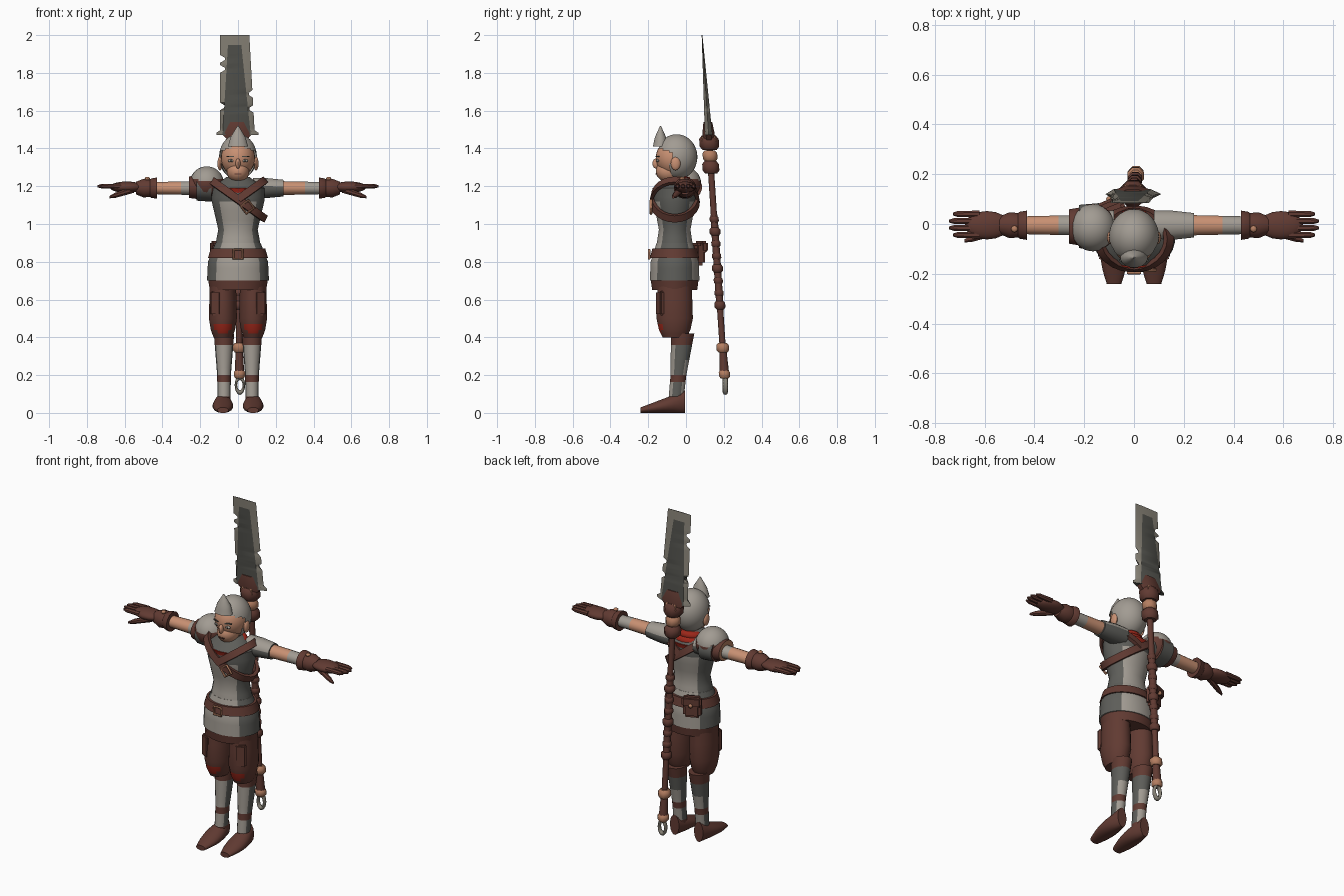
import bpy, bmesh
from math import sin, cos, pi, radians
from mathutils import Vector, Matrix, Euler

cube = bpy.data.objects.get("Cube")
if cube:
    bpy.data.objects.remove(cube, do_unlink=True)


def material(name, *rgb):
    mat = bpy.data.materials.new(name)
    mat.use_nodes = True
    mat.diffuse_color = (*rgb, 1)
    shader = next(node for node in mat.node_tree.nodes if node.type == 'BSDF_PRINCIPLED')
    shader.inputs["Base Color"].default_value = (*rgb, 1)
    return mat


LIGHT = material("light grey cloth", .36, .33, .29)
DARK = material("dark grey cloth", .11, .11, .1)
LEATHER = material("brown leather", .12, .043, .032)
SKIN = material("skin", .58, .28, .17)
RED = material("red scarf", .33, .02, .01)
COPPER = material("copper", .46, .21, .12)
STEEL = material("worn steel", .24, .22, .18)
IRON = material("dark iron", .08, .08, .07)


def finish(name, bm, mats, rule=None):
    """Turn a bmesh into a named object; rule(centre, normal) picks the material slot."""
    bmesh.ops.recalc_face_normals(bm, faces=bm.faces)
    if rule:
        for face in bm.faces:
            face.material_index = int(rule(face.calc_center_median(), face.normal))
    mesh = bpy.data.meshes.new(name)
    bm.to_mesh(mesh)
    bm.free()
    for mat in mats if isinstance(mats, list) else [mats]:
        mesh.materials.append(mat)
    mesh.shade_smooth()
    mesh.set_sharp_from_angle(angle=radians(40))
    bpy.context.collection.objects.link(bpy.data.objects.new(name, mesh))


def bridge(bm, rows, closed=False):
    """Join rings of points with quads, capping the ends of an open run."""
    rows = [[bm.verts.new(point) for point in row] for row in rows]
    for first, second in zip(rows, rows[1:] + rows[:1] if closed else rows[1:]):
        for k in range(len(first)):
            bm.faces.new((first[k - 1], first[k], second[k], second[k - 1]))
    if not closed:
        bm.faces.new(rows[0])
        bm.faces.new(rows[-1])


def loft(name, mats, stations, axis='z', centre=(0, 0), drift=(0, 0), flat=1, rule=None, n=16, side=1, steps=1):
    """Stations are (position on the axis, radius, optional second radius)."""
    stations = [Vector((s[0], s[1], s[2] if len(s) > 2 else s[1] * flat)) for s in stations]
    dense = [a.lerp(b, i / steps) for a, b in zip(stations, stations[1:]) for i in range(steps)]
    rows = []
    for t, wide, deep in dense + stations[-1:]:
        row = []
        for k in range(n):
            angle = 2 * pi * (k + .5) / n
            u = centre[0] + drift[0] * t + wide * cos(angle)
            v = centre[1] + drift[1] * t + deep * sin(angle)
            x, y, z = {'x': (t, u, v), 'y': (u, t, v), 'z': (u, v, t)}[axis]
            row.append((x * side, y, z))
        rows.append(row)
    bm = bmesh.new()
    bridge(bm, rows)
    finish(name, bm, mats, rule)


def ball(name, mats, loc, radii, rule=None, n=16, cut=None):
    bm = bmesh.new()
    place = Matrix.LocRotScale(Vector(loc), None, Vector(radii))
    bmesh.ops.create_uvsphere(bm, u_segments=n, v_segments=n, radius=1, matrix=place)
    if cut:
        gone = [face for face in bm.faces if cut(face.calc_center_median())]
        bmesh.ops.delete(bm, geom=gone, context='FACES')
    finish(name, bm, mats, rule)


def box(name, mat, loc, size, turn=0):
    bm = bmesh.new()
    place = Matrix.LocRotScale(Vector(loc), Euler((0, 0, turn)), Vector(size))
    bmesh.ops.create_cube(bm, size=1, matrix=place)
    bmesh.ops.bevel(bm, geom=bm.edges[:], offset=min(size) / 4, segments=2, affect='EDGES')
    finish(name, bm, mat)


def hoop(name, mat, loc, major, minor, tilt=0, spin=0, corners=24, scale=(1, 1, 1)):
    bpy.ops.mesh.primitive_torus_add(location=loc, rotation=(tilt, spin, 0), major_radius=major,
                                     minor_radius=minor, major_segments=corners, minor_segments=8)
    ring = bpy.context.object
    ring.name, ring.scale = name, scale
    ring.data.materials.append(mat)
    ring.data.shade_smooth()
    ring.data.set_sharp_from_angle(angle=radians(50))


def chest_strap(name, side, start, end):
    """A band on a tilted ellipse, running over one shoulder and under the other arm."""
    closed = end - start == 360
    points = []
    for degrees in range(start, end, 15):
        a = radians(degrees)
        points.append(Vector((side * .14 * cos(a), .12 * sin(a) - .06, 1.13 - .1 * cos(a))))
    rows = []
    for i, point in enumerate(points):
        before = points[i - 1 if closed else max(i - 1, 0)]
        after = points[(i + 1) % len(points) if closed else min(i + 1, len(points) - 1)]
        out = (point - Vector((0, -.06, 1.1))).normalized()
        wide = (after - before).cross(out).normalized() * .02
        out *= .01
        rows.append([point + wide + out, point + out - wide, point - wide - out, point + wide - out])
    bm = bmesh.new()
    bridge(bm, rows, closed)
    finish(name, bm, LEATHER)


# torso, tunic skirt and belt
body = (0, -.06)
loft("torso", [LIGHT, DARK], [(.84, .13), (.97, .105), (1.12, .14), (1.19, .14), (1.25, .06)], centre=body,
     flat=.8, n=28, steps=3, rule=lambda c, n: abs(n.x) > .6 or c.z > 1.13)
loft("tunic_skirt", [LIGHT, DARK], [(.7, .165), (.8, .16), (.9, .12)], centre=body, flat=.8, n=28, steps=3,
     rule=lambda c, n: abs(n.x) > .6)
loft("tunic_hem", LEATHER, [(.65, .15), (.71, .16)], centre=body, flat=.8, n=28)
loft("belt", LEATHER, [(.82, .16), (.87, .145)], centre=body, flat=.82, n=28)
hoop("belt_buckle", COPPER, (0, -.195, .84), .034, .007, tilt=pi / 2, spin=pi / 4, corners=4)
box("belt_pouch", LEATHER, (-.085, .06, .84), (.1, .06, .12), turn=.4)
box("pouch_flap", LEATHER, (-.095, .08, .88), (.11, .04, .06), turn=.4)
ball("pouch_stud", COPPER, (-.1, .1, .86), (.012, .012, .012), n=8)

# chest straps and scarf
chest_strap("long_chest_strap", 1, 0, 360)
chest_strap("short_shoulder_strap", -1, 90, 285)
hoop("strap_buckle", COPPER, (.05, -.185, 1.09), .036, .007, tilt=pi / 2, spin=.15, corners=4)
hoop("scarf_lower", RED, (0, -.065, 1.185), .08, .03, tilt=.15)
hoop("scarf_upper", RED, (0, -.06, 1.215), .066, .024, tilt=.2)
for name, y in (("scarf_front", -.15), ("scarf_back", .03)):
    loft(name, RED, [(1.1, .01), (1.19, .07)], centre=(0, y), flat=.4)

# head and face
loft("neck", SKIN, [(1.2, .05), (1.3, .05)], centre=(0, -.05))
ball("skull", SKIN, (0, -.06, 1.35), (.09, .1, .1), n=24)
ball("jaw", SKIN, (0, -.09, 1.28), (.06, .07, .06), n=24)
ball("nose", SKIN, (0, -.158, 1.32), (.013, .02, .027), n=12)
box("mouth", LEATHER, (0, -.157, 1.265), (.036, .009, .007))
ball("hair", LIGHT, (0, -.05, 1.355), (.1, .11, .12), n=32,
     cut=lambda c: c.y < -.08 and c.z < 1.42 - .4 * abs(c.x))
loft("hair_quiff", LIGHT, [(1.41, .055), (1.46, .04), (1.52, .003)], centre=(0, -.135), flat=.75, steps=2)

for side, tag in ((1, "left_"), (-1, "right_")):
    # ears and eyes
    ball(tag + "ear", SKIN, (side * .095, -.055, 1.32), (.014, .026, .036), n=12)
    ball(tag + "eye", LIGHT, (side * .037, -.149, 1.335), (.017, .008, .008), n=12)
    ball(tag + "pupil", IRON, (side * .037, -.155, 1.335), (.006, .004, .007), n=8)
    box(tag + "brow", IRON, (side * .04, -.15, 1.357), (.042, .009, .007), turn=side * .35)

    # arms with sleeves and wrist wrapping
    arm = dict(axis='x', centre=(-.005, 1.19), side=side)
    wrapped = (lambda c, n: c.x > .37) if side > 0 else (lambda c, n: c.x > -.31)
    loft(tag + "arm", [SKIN, LIGHT], [(.1, .05), (.25, .041), (.46, .036)], flat=.9, steps=4, rule=wrapped, **arm)
    loft(tag + "sleeve", [DARK, LIGHT], [(.08, .06), (.15, .06), (.24, .05)], flat=.9,
         rule=lambda c, n: n.z > .25, **arm)

    # gloves
    loft(tag + "glove_cuff", LEATHER, [(.43, .06), (.46, .055), (.465, .05), (.5, .053), (.54, .036)],
         flat=.95, **arm)
    ball(tag + "cuff_stud", COPPER, (side * .48, -.02, 1.24), (.014, .014, .01), n=8)
    ball(tag + "palm", LEATHER, (side * .59, -.005, 1.195), (.09, .057, .03))
    for i in range(4):
        reach = .75 - .015 * abs(i - 1.5)
        loft(tag + "finger", LEATHER, [(.62, .015), (reach - .02, .013), (reach, .006)], axis='x',
             centre=(.04 - .028 * i, 1.2), n=8, side=side)
    loft(tag + "thumb", LEATHER, [(.55, .02), (.65, .015), (.68, .007)], axis='x',
         centre=(.15, 1.36), drift=(-.32, -.32), n=8, side=side)

    # baggy trousers with a red knee patch
    loft(tag + "trouser", [LEATHER, RED], [(.7, .07), (.5, .075), (.44, .065), (.4, .05)], centre=(.08, -.06),
         flat=1.3, n=20, side=side, steps=2, rule=lambda c, n: .43 < c.z < .48 and n.y < -.7)
    box(tag + "trouser_pocket", LEATHER, (side * .115, -.135, .58), (.06, .03, .13), turn=side * .45)

    # wrapped shin and shoe
    def shin_wrap(c, n):
        if c.z > .36 or .16 < c.z < .2 or c.z < .1:
            return 2
        return not (n.y < -.45 or (c.z < .26 and n.y > .5))
    loft(tag + "shin", [LIGHT, DARK, LEATHER], [(.42, .055), (.36, .05), (.2, .037), (.05, .035)], flat=1.15,
         centre=(.074, -.06), drift=(0, .1), side=side, steps=4, rule=shin_wrap)
    shoe = [(-.005 - .235 * k, .03 + .025 * sin(pi * k), .06 - .045 * k) for k in (i / 8 for i in range(9))]
    loft(tag + "shoe", LEATHER, shoe, axis='y', centre=(.08, .06), drift=(0, .19), side=side)

# layered guard on the right shoulder
ball("shoulder_guard", [LEATHER, LIGHT], (-.165, -.015, 1.215), (.09, .095, .09), n=24, rule=lambda c, n: n.z > .2)
plate = dict(axis='x', centre=(-.01, 1.195), flat=.82, side=-1, n=20, rule=lambda c, n: abs(n.x) > .9)
loft("shoulder_upper_plate", [DARK, LEATHER], [(.14, .095), (.22, .088)], **plate)
loft("shoulder_lower_plate", [LEATHER, COPPER], [(.2, .08), (.26, .07)], **plate)

# polearm on the back, leaning forward
lean = dict(centre=(.01, .217), drift=(-.01, -.066))


def collar(name, mat, z, radius):
    half = radius * .7
    loft(name, mat, [(z - half, half), (z - half / 2, radius), (z + half / 2, radius), (z + half, half)], n=8, **lean)


loft("polearm_shaft", LEATHER, [(.2, .017), (1.44, .017)], n=12, **lean)
loft("lower_grip", LEATHER, [(.21, .026), (.33, .02)], n=12, **lean)
hoop("pommel_ring", STEEL, (.01, .208, .147), .028, .009, tilt=pi / 2, corners=16, scale=(.75, 1.4, 1.5))
collar("pommel_cap", COPPER, .205, .032)
collar("lower_collar", COPPER, .345, .036)
for i in range(8):
    collar("grip_wrap", LEATHER, .57 + .065 * i, .031 if i % 3 == 0 else .026)
loft("grip_core", LEATHER, [(.55, .02), (1.05, .02)], n=12, **lean)
collar("upper_collar", LEATHER, 1.3, .048)
collar("copper_band", COPPER, 1.36, .042)
collar("socket", LEATHER, 1.43, .056)
loft("socket_spike", COPPER, [(1.44, .055), (1.6, .006)], n=4, **lean)
loft("blade_guard", LEATHER, [(1.44, .05, .035), (1.48, .09, .035), (1.54, .06, .025)], n=8, **lean)


# chipped blade with dark flats and pale bevels
def blade_columns(z):
    drop = 2 - z
    flare = .02 if z < 1.49 else 0
    left_chip = .024 if min(abs(z - chip) for chip in (1.62, 1.82, 1.87)) < .012 else 0
    right_chip = .02 if min(abs(z - chip) for chip in (1.61, 1.69)) < .012 else 0
    return (left_chip - flare - .094, -.05 - .06 * drop,
            .012 + .105 * drop, .06 + .055 * drop + flare - right_chip)


def blade_row(z):
    outer_left, inner_left, inner_right, outer_right = blade_columns(z)
    y, thick = .217 - .066 * z, .002 + .034 * (2 - z)
    return [(outer_left, y, z), (inner_left, y - thick, z), (inner_right, y - thick, z),
            (outer_right, y, z), (inner_right, y + thick, z), (inner_left, y + thick, z)]


def on_flat(c, n):
    columns = blade_columns(c.z)
    return columns[1] < c.x < columns[2] and c.z < 1.95


bm = bmesh.new()
bridge(bm, [blade_row(1.47 + .53 * i / 40) for i in range(41)])
finish("blade", bm, [STEEL, IRON], on_flat)
